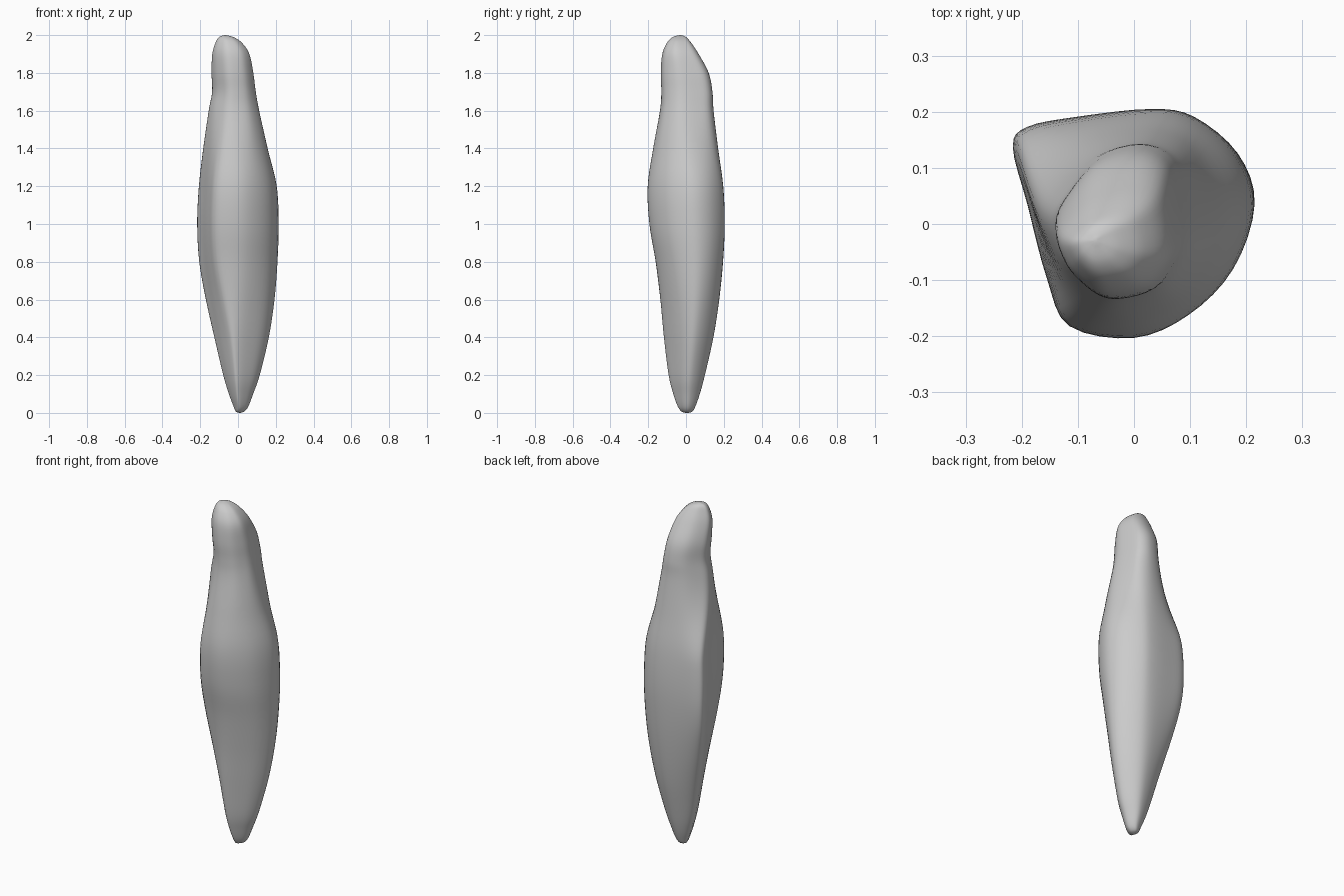
import bpy, bmesh

# Silhouette rows: z, x min, x max, y min, y max
rows = [
    (0.000, 0.008, 0.012, -0.002, 0.012), (0.008, -0.012, 0.034, -0.024, 0.034),
    (0.035, -0.024, 0.055, -0.043, 0.05), (0.10, -0.048, 0.08, -0.066, 0.073),
    (0.20, -0.078, 0.115, -0.09, 0.1), (0.40, -0.125, 0.163, -0.115, 0.145),
    (0.60, -0.17, 0.193, -0.135, 0.176), (0.80, -0.205, 0.209, -0.16, 0.196),
    (1.00, -0.216, 0.215, -0.193, 0.205), (1.20, -0.207, 0.205, -0.202, 0.197),
    (1.40, -0.184, 0.157, -0.173, 0.17), (1.60, -0.155, 0.112, -0.137, 0.146),
    (1.70, -0.137, 0.094, -0.13, 0.14), (1.80, -0.14, 0.081, -0.133, 0.12),
    (1.90, -0.136, 0.06, -0.125, 0.067), (1.96, -0.119, 0.02, -0.1, 0.027),
    (1.99, -0.1, -0.025, -0.07, 0.0), (2.00, -0.072, -0.065, -0.034, -0.026)]

# Unit cross-sections at three heights, starting at the back left corner
low = [(-1, .3), (-.88, -.1), (-.68, -.55), (-.4, -.97), (-.15, -.98), (.3, -.72), (.75, -.35),
       (1, .1), (.87, .5), (.5, .87), (.1, 1), (-.42, .88), (-.84, .62)]
mid = [(-1, .66), (-.88, .15), (-.72, -.5), (-.54, -.9), (0, -1), (.46, -.8), (.83, -.4),
       (1, .15), (.86, .6), (.5, .93), (.14, 1), (-.47, .93), (-.88, .84)]
top = [(-1, .05), (-.86, -.4), (-.64, -.69), (-.3, -.95), (.05, -1), (.55, -.87), (.86, -.55),
       (1, -.18), (.91, .4), (.73, .84), (.27, 1), (-.36, .84), (-.82, .4)]


def catmull(a, b, c, d, t):
    return [0.5 * (2 * q + (r - p) * t + (2 * p - 5 * q + 4 * r - s) * t * t
                   + (3 * q - p - 3 * r + s) * t ** 3) for p, q, r, s in zip(a, b, c, d)]


def smooth_path(pts, steps, closed):
    n, out = len(pts), []
    def at(i):
        return pts[i % n] if closed else pts[max(0, min(n - 1, i))]
    for i in range(n if closed else n - 1):
        for k in range(steps):
            out.append(catmull(at(i - 1), at(i), at(i + 1), at(i + 2), k / steps))
    if not closed:
        out.append(list(pts[-1]))
    return out


def ramp(z, a, b):
    t = max(0, min(1, (z - a) / (b - a)))
    return t * t * (3 - 2 * t)


def blend(p, q, t):
    return [(a + (c - a) * t, b + (d - b) * t) for (a, b), (c, d) in zip(p, q)]


# Loft the sections through the silhouette rows
bm = bmesh.new()
rings = []
for z, x0, x1, y0, y1 in smooth_path(rows, 5, False):
    section = blend(blend(low, mid, ramp(z, 0.25, 0.95)), top, ramp(z, 1.15, 1.65))
    cx, cy, hx, hy = (x0 + x1) / 2, (y0 + y1) / 2, (x1 - x0) / 2, (y1 - y0) / 2
    rings.append([bm.verts.new((cx + u * hx, cy + v * hy, max(0, min(2, z))))
                  for u, v in smooth_path(section, 4, True)])
for lower, upper in zip(rings, rings[1:]):
    n = len(lower)
    for i in range(n):
        j = (i + 1) % n
        bm.faces.new((lower[i], lower[j], upper[j], upper[i]))
bm.faces.new(rings[0][::-1])
bm.faces.new(rings[-1])
bmesh.ops.recalc_face_normals(bm, faces=bm.faces)
for f in bm.faces:
    f.smooth = True

mesh = bpy.data.meshes.new("tapered_body")
bm.to_mesh(mesh)
bm.free()
body = bpy.data.objects.new("tapered_body", mesh)
bpy.context.collection.objects.link(body)
